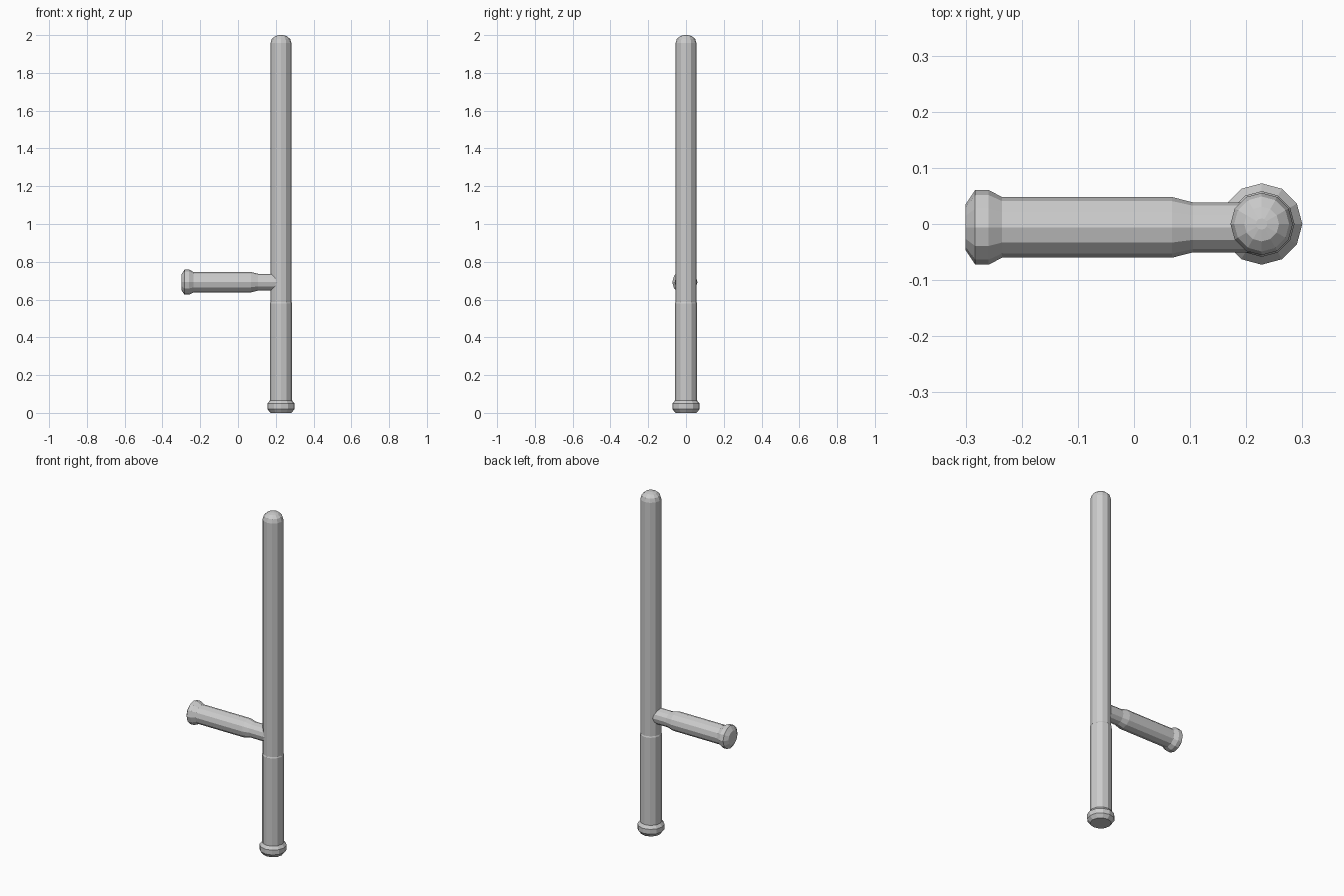
import bpy, bmesh, math
from mathutils import Matrix

if "Cube" in bpy.data.objects:
    bpy.data.objects.remove(bpy.data.objects["Cube"])

SIDES = 12


def lathe(name, profile, matrix):
    """Revolve (radius, height) points about z, cap both ends, then place."""
    bm = bmesh.new()
    rings = []
    for r, h in profile:
        ring = []
        for i in range(SIDES):
            a = 2 * math.pi * i / SIDES
            ring.append(bm.verts.new((r * math.cos(a), r * math.sin(a), h)))
        rings.append(ring)
    for low, high in zip(rings, rings[1:]):
        for i in range(SIDES):
            j = (i + 1) % SIDES
            bm.faces.new((low[i], low[j], high[j], high[i]))
    bm.faces.new(rings[0][::-1])
    bm.faces.new(rings[-1])
    bm.transform(matrix)
    bmesh.ops.recalc_face_normals(bm, faces=bm.faces)
    mesh = bpy.data.meshes.new(name)
    bm.to_mesh(mesh)
    bm.free()
    obj = bpy.data.objects.new(name, mesh)
    bpy.context.collection.objects.link(obj)
    return obj


# Long shaft with flared butt, thicker grip and domed tip
lathe("shaft", [
    (0.056, 0.0), (0.0725, 0.021), (0.0725, 0.049), (0.0585, 0.066),
    (0.0585, 0.58), (0.0555, 0.587), (0.0555, 1.957),
    (0.049, 1.979), (0.031, 1.995), (0.010, 2.0),
], Matrix.Translation((0.2275, 0, 0)))

# Side handle with flared end and narrower neck, running from x = -0.3 into the shaft
lathe("side_handle", [
    (0.041, 0.0), (0.0665, 0.017), (0.0665, 0.041), (0.054, 0.065),
    (0.054, 0.368), (0.0446, 0.405), (0.0446, 0.51),
], Matrix.Translation((-0.3, -0.006, 0.692)) @ Matrix.Rotation(math.pi / 2, 4, 'Y'))
